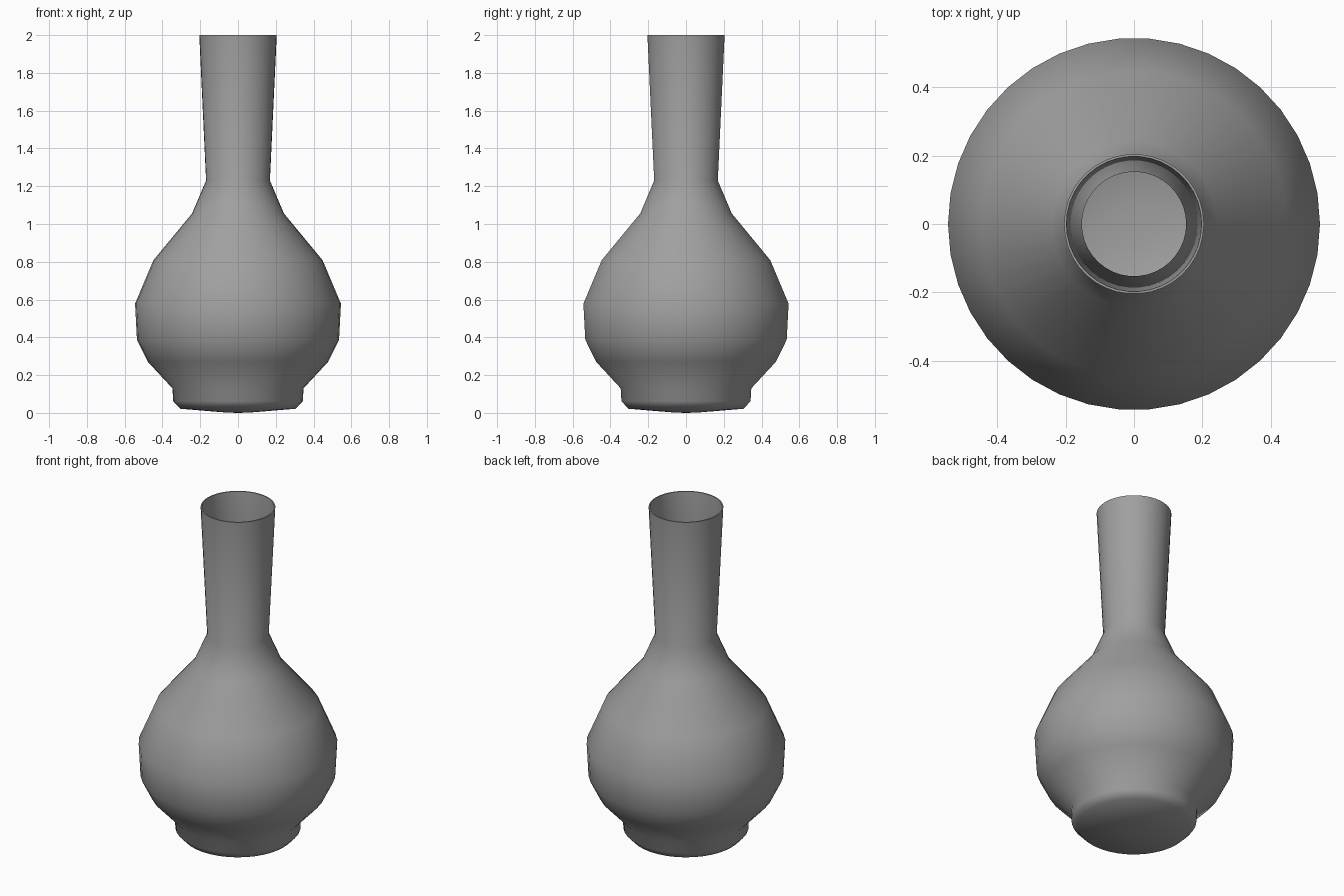
import bpy
import bmesh
import math

cube = bpy.data.objects.get("Cube")
if cube:
    bpy.data.objects.remove(cube, do_unlink=True)

SIDES = 38
WALL = 0.016

# Outer half-profile (radius, height), from the middle of the base to the rim
outer = [(0, 0), (0.064, 0.002), (0.306, 0.022), (0.343, 0.062), (0.347, 0.13),
         (0.477, 0.27), (0.535, 0.387), (0.545, 0.578), (0.448, 0.808),
         (0.243, 1.056), (0.169, 1.23), (0.205, 2.0)]

# Inner wall follows the outer one, with a slightly thinner lip
lip = [(0.198, 2.0)]
inner = [(max(r - WALL, 0) if r > 0.1 else r, z + WALL) for r, z in reversed(outer[:-1])]
profile = outer + lip + inner

# Clay body, turned around the vertical axis
bm = bmesh.new()
verts = [bm.verts.new((r, 0, z)) for r, z in profile]
edges = [bm.edges.new(pair) for pair in zip(verts, verts[1:])]
bmesh.ops.spin(bm, geom=verts + edges, cent=(0, 0, 0), axis=(0, 0, 1),
               angle=math.tau, steps=SIDES, use_merge=False)
bmesh.ops.remove_doubles(bm, verts=bm.verts, dist=0.0005)
bmesh.ops.recalc_face_normals(bm, faces=bm.faces)
mesh = bpy.data.meshes.new("vase_body")
bm.to_mesh(mesh)
bm.free()

vase = bpy.data.objects.new("vase_body", mesh)
bpy.context.collection.objects.link(vase)

# Plain grey glaze
glaze = bpy.data.materials.new("grey_glaze")
glaze.use_nodes = True
colour = (0.35, 0.35, 0.35, 1)
glaze.diffuse_color = colour
glaze.node_tree.nodes["Principled BSDF"].inputs["Base Color"].default_value = colour
mesh.materials.append(glaze)

# Smooth walls, crisp rim
bpy.ops.object.select_all(action="DESELECT")
vase.select_set(True)
bpy.context.view_layer.objects.active = vase
bpy.ops.object.shade_smooth_by_angle(angle=math.radians(60))
